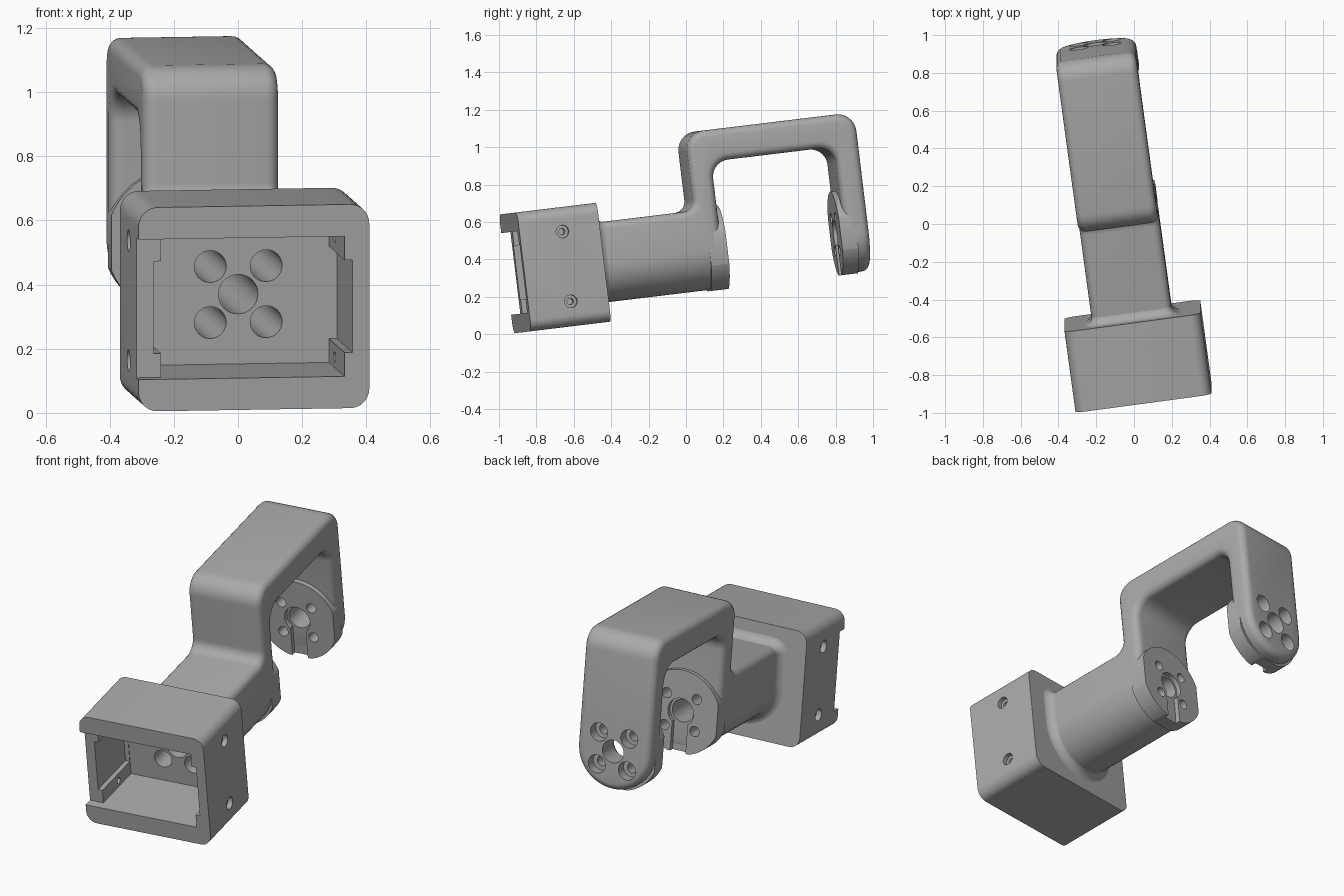
import bpy, bmesh
from math import pi, sin, cos, radians
from mathutils import Matrix, Vector

if "Cube" in bpy.data.objects:
    bpy.data.objects.remove(bpy.data.objects["Cube"], do_unlink=True)

grey = bpy.data.materials.new("plain_grey")
grey.use_nodes = True
colour = (0.4, 0.4, 0.4, 1)
grey.diffuse_color = colour
grey.node_tree.nodes["Principled BSDF"].inputs["Base Color"].default_value = colour

HALF = 0.213      # half width of the arm
MID = 0.434       # height of the bore axis
POSE = (Matrix.Rotation(radians(6.9), 4, "X") @ Matrix.Rotation(radians(7.7), 4, "Z")
        @ Matrix.Translation((-0.067, 0, 0)))


def make(name, bm):
    bmesh.ops.recalc_face_normals(bm, faces=bm.faces)
    mesh = bpy.data.meshes.new(name)
    bm.to_mesh(mesh)
    bm.free()
    obj = bpy.data.objects.new(name, mesh)
    bpy.context.collection.objects.link(obj)
    return obj


def block(x, y, z, name="cutter", round_edges=0):
    bm = bmesh.new()
    bmesh.ops.create_cube(bm, size=1)
    for v in bm.verts:
        v.co = [a + (b - a) * (c + 0.5) for (a, b), c in zip((x, y, z), v.co)]
    if round_edges:
        long_edges = [e for e in bm.edges
                      if abs(e.verts[0].co.y - e.verts[1].co.y) > 0.1]
        bmesh.ops.bevel(bm, geom=long_edges, offset=round_edges, segments=8,
                        profile=0.5, affect="EDGES")
    return make(name, bm)


def rod(radius, start, end, x=0, z=MID, axis="Y", name="cutter", sides=40):
    """Cylinder along y (x, z fixed) or along x (x is then its y position)."""
    bm = bmesh.new()
    bmesh.ops.create_cone(bm, cap_ends=True, segments=sides, radius1=radius,
                          radius2=radius, depth=end - start)
    turn = Matrix.Rotation(pi / 2, 4, "X" if axis == "Y" else "Y")
    mid = (start + end) / 2
    place = (x, mid, z) if axis == "Y" else (mid, x, z)
    bmesh.ops.transform(bm, matrix=Matrix.Translation(place) @ turn, verts=bm.verts)
    return make(name, bm)


def combine(obj, cutters, operation="DIFFERENCE"):
    """Apply booleans to obj; the cutters stay for reuse."""
    for c in cutters:
        mod = obj.modifiers.new("cut", "BOOLEAN")
        mod.operation, mod.solver, mod.object = operation, "EXACT", c
    bpy.context.view_layer.update()
    result = obj.evaluated_get(bpy.context.evaluated_depsgraph_get())
    mesh = bpy.data.meshes.new_from_object(result)
    obj.modifiers.clear()
    obj.data = mesh


def drop(cutters):
    for c in cutters:
        bpy.data.objects.remove(c, do_unlink=True)


def fillet(points, steps=7):
    """Round the corners of a closed profile of (y, z, radius)."""
    out = []
    for i, (y, z, r) in enumerate(points):
        p = Vector((y, z))
        if not r:
            out.append(p)
            continue
        a = (Vector(points[i - 1][:2]) - p).normalized()
        b = (Vector(points[(i + 1) % len(points)][:2]) - p).normalized()
        centre = p + (a + b) * r
        for k in range(steps + 1):
            t = k / steps * pi / 2
            out.append(centre - b * r * cos(t) - a * r * sin(t))
    return out


# Arm: neck, front leg, top bar and back leg as one extruded profile
LOW, NECK_TOP, NECK_END = 0.22, 0.65, 0.232
outline = fillet([(-0.49, LOW, 0), (NECK_END, LOW, 0), (NECK_END, 0.9, 0.09),
                  (0.9, 0.9, 0.09), (0.9, LOW, 0), (1.03, LOW, 0), (1.03, 1.07, 0.1),
                  (0.11, 1.07, 0.1), (0.11, NECK_TOP, 0.06), (-0.49, NECK_TOP, 0)])
bm = bmesh.new()
side = bm.faces.new([bm.verts.new((-HALF, p.x, p.y)) for p in outline])
grown = bmesh.ops.extrude_face_region(bm, geom=[side])["geom"]
bmesh.ops.translate(bm, vec=(2 * HALF, 0, 0),
                    verts=[v for v in grown if isinstance(v, bmesh.types.BMVert)])
bmesh.ops.recalc_face_normals(bm, faces=bm.faces)
under = [e for e in bm.edges if all(abs(v.co.z - LOW) < 1e-4 for v in e.verts)
         and abs(e.verts[0].co.x - e.verts[1].co.x) < 1e-4]
bmesh.ops.bevel(bm, geom=under, offset=0.21, segments=14, profile=0.5, affect="EDGES")
rims = [e for e in bm.edges if e.calc_face_angle(0) > radians(40)]
bmesh.ops.bevel(bm, geom=rims, offset=0.04, segments=5, profile=0.5, affect="EDGES")
arm = make("bracket_arm", bm)


# Flare where the neck meets the box
def section(grow):
    w, r = HALF + grow, 0.04 + grow
    pts = [(w * cos(t), MID + w * sin(t)) for t in (pi + pi * k / 24 for k in range(25))]
    for sx, first in ((1, 0), (-1, pi / 2)):
        for k in range(7):
            t = first + k / 6 * pi / 2
            pts.append((sx * (w - r) + r * cos(t), NECK_TOP + grow - r + r * sin(t)))
    return pts


FLARE = 0.055
bm = bmesh.new()
rings = []
for k in range(9):
    t = k / 8 * pi / 2
    y = -0.434 + FLARE * (1 - cos(t))
    rings.append([bm.verts.new((x, y, z))
                  for x, z in section(FLARE * (1 - sin(t)) - 0.001)])
for a, b in zip(rings, rings[1:]):
    for i in range(len(a)):
        bm.faces.new((a[i - 1], a[i], b[i], b[i - 1]))
flare = make("neck_flare", bm)

# Box with open front, side pockets and a cut-back right wall
box = block((-0.363, 0.363), (-0.866, -0.432), (0.115, 0.755), "mount_box", 0.06)
box_cuts = [block((-0.285, 0.285), (-0.95, -0.5), (0.215, 0.655)),
            block((-0.31, 0.31), (-0.95, -0.503), (0.29, 0.58)),
            block((-0.45, -0.2), (-0.95, -0.816), (0.2151, 0.6549))]
for z in (0.248, 0.624):
    box_cuts.append(rod(0.017, -0.5, 0.5, -0.635, z, "X", sides=24))
    for s in (-1, 1):
        ends = sorted((s * 0.335, s * 0.5))
        box_cuts.append(rod(0.034, *ends, -0.635, z, "X", sides=32))
combine(box, box_cuts)
drop(box_cuts)

# Joint pads facing each other across the gap, each with a slot
pads = []
for name, back, front, slot in (("front_joint_pad", 0.16, 0.258, (0.23, 0.4)),
                                ("back_joint_pad", 0.873, 0.96, (0.8, 0.9))):
    pad = rod(0.23, back, front, name=name, sides=64)
    trim = block((-HALF, HALF), (0, 1), (0.213, 1))
    groove = block((-0.045, 0.045), slot, (0, MID))
    seat = rod(0.075, *slot)
    combine(pad, [trim], "INTERSECT")
    combine(pad, [groove, seat])
    drop([trim, groove, seat])
    pads.append(pad)

# Bores: a centre hole and four stepped screw holes
bores = [rod(0.062, -0.6, 1.1)]
for sx in (-1, 1):
    for sz in (-1, 1):
        x, z = sx * 0.088, MID + sz * 0.088
        bores += [rod(0.028, -0.6, 1.1, x, z, sides=24),
                  rod(0.05, -0.6, 0.15, x, z), rod(0.05, 0.97, 1.1, x, z)]
for part in [arm, box] + pads:
    combine(part, bores)
drop(bores)

# Colour, shading and final pose
parts = [arm, flare, box] + pads
for part in parts:
    part.data.materials.clear()
    part.data.materials.append(grey)
    part.matrix_world = POSE
    bpy.ops.object.select_all(action="DESELECT")
    part.select_set(True)
    bpy.context.view_layer.objects.active = part
    bpy.ops.object.shade_smooth_by_angle(angle=radians(30))
